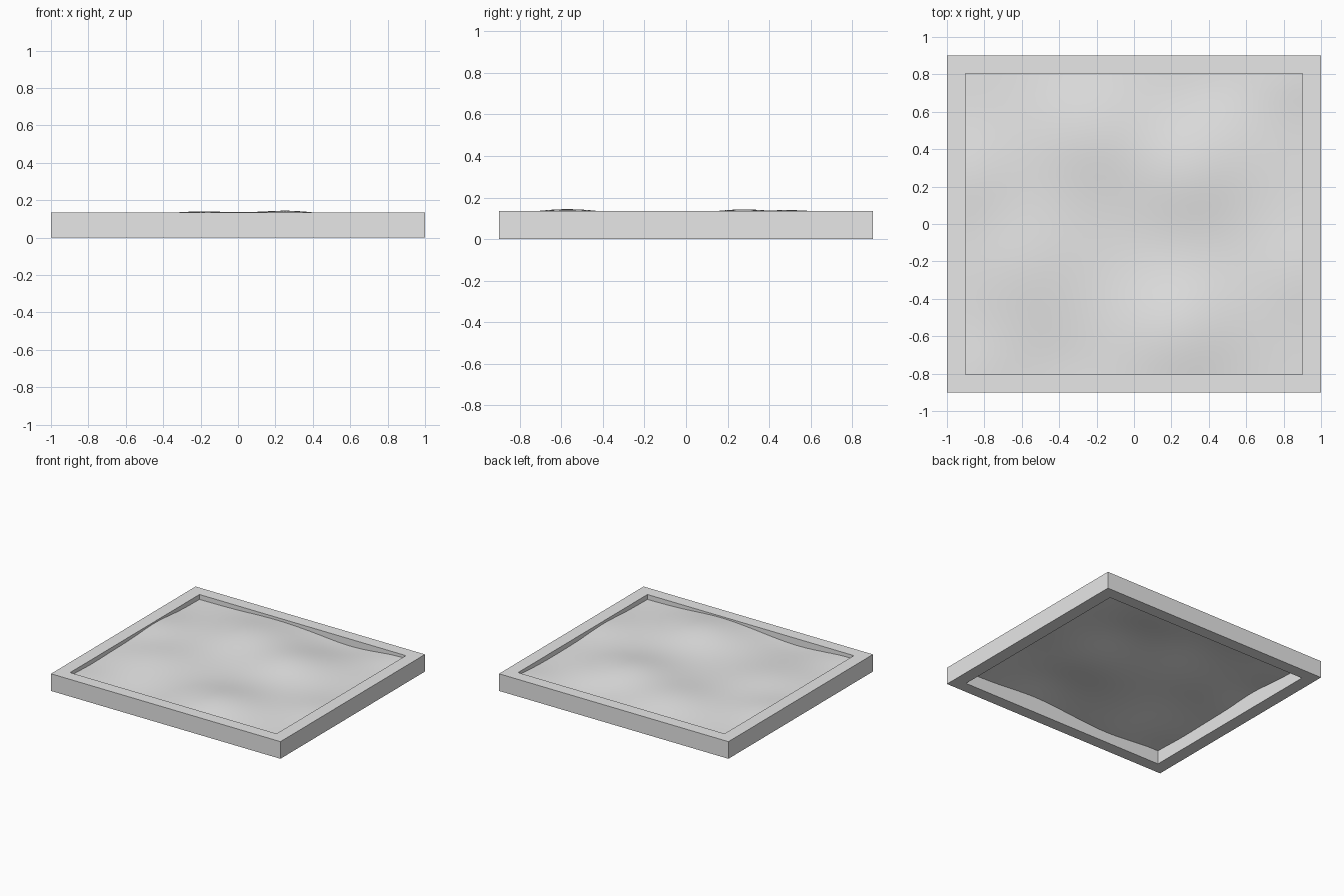
import bpy, bmesh
from math import exp

cube = bpy.data.objects.get("Cube")
if cube:
    bpy.data.objects.remove(cube, do_unlink=True)

grey = bpy.data.materials.new("light_grey")
grey.use_nodes = True
colour = (0.8, 0.8, 0.8, 1)
grey.diffuse_color = colour
grey.node_tree.nodes["Principled BSDF"].inputs["Base Color"].default_value = colour

OUTER = (1.0, 0.9)
INNER = (0.9, 0.805)
HEIGHT = 0.135


def add_object(name, bm):
    mesh = bpy.data.meshes.new(name)
    bm.normal_update()
    bm.to_mesh(mesh)
    bm.free()
    mesh.materials.append(grey)
    obj = bpy.data.objects.new(name, mesh)
    bpy.context.scene.collection.objects.link(obj)
    return obj


def rectangle(bm, half, z):
    signs = [(-1, -1), (1, -1), (1, 1), (-1, 1)]
    return [bm.verts.new((sx * half[0], sy * half[1], z)) for sx, sy in signs]


# Rectangular frame, open in the middle
bm = bmesh.new()
loops = [rectangle(bm, half, z) for half, z in
         ((OUTER, 0), (OUTER, HEIGHT), (INNER, HEIGHT), (INNER, 0))]
for a, b in zip(loops, loops[1:] + loops[:1]):
    for i in range(4):
        j = (i + 1) % 4
        bm.faces.new((a[i], a[j], b[j], b[i]))
add_object("frame", bm)

# Mounds and hollows of the rolling panel: x, y, rise, spread
SWELLS = [
    (0.25, -0.57, 0.048, 0.32),
    (0.28, 0.27, 0.044, 0.30),
    (-0.22, 0.5, 0.042, 0.33),
    (-0.9, 0.25, 0.026, 0.25),
    (-0.6, -0.2, 0.024, 0.30),
    (0.9, -0.25, 0.018, 0.25),
    (-0.4, -0.8, -0.015, 0.25),
    (0.4, 0.8, -0.018, 0.25),
    (-0.85, -0.8, 0.012, 0.2),
    (0.85, 0.8, 0.016, 0.2),
]


def panel_height(x, y):
    z = 0.096
    for cx, cy, rise, spread in SWELLS:
        z += rise * exp(-((x - cx) ** 2 + (y - cy) ** 2) / spread ** 2)
    return min(z, 0.147)


# Thin undulating panel filling the frame
bm = bmesh.new()
bmesh.ops.create_grid(bm, x_segments=36, y_segments=32, size=1)
for v in bm.verts:
    v.co.x *= INNER[0]
    v.co.y *= INNER[1]
    v.co.z = panel_height(v.co.x, v.co.y)
for f in bm.faces:
    f.smooth = True
add_object("rolling_panel", bm)
